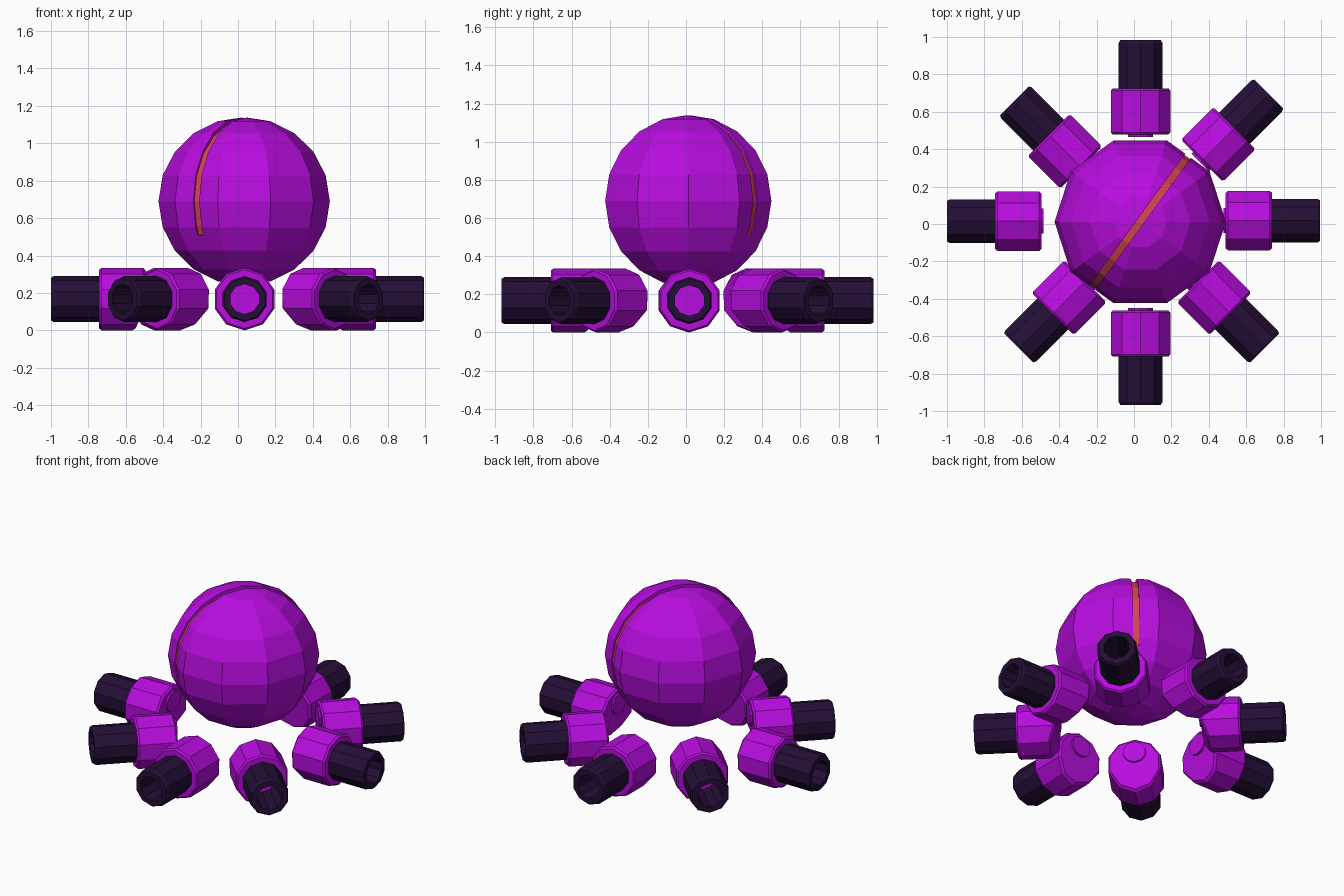
import bpy, bmesh, math
from mathutils import Matrix, Vector

if "Cube" in bpy.data.objects:
    bpy.data.objects.remove(bpy.data.objects["Cube"])


def material(name, rgb):
    m = bpy.data.materials.new(name)
    m.diffuse_color = (*rgb, 1)
    m.use_nodes = True
    m.node_tree.nodes["Principled BSDF"].inputs["Base Color"].default_value = m.diffuse_color
    return m


PURPLE = material("purple", (0.48, 0.004, 0.74))
DARK = material("dark violet", (0.018, 0.0045, 0.037))
CORAL = material("coral", (0.68, 0.06, 0.09))


def make_object(name, bm, mats):
    bmesh.ops.recalc_face_normals(bm, faces=bm.faces)
    mesh = bpy.data.meshes.new(name)
    bm.to_mesh(mesh)
    bm.free()
    for m in mats:
        mesh.materials.append(m)
    ob = bpy.data.objects.new(name, mesh)
    bpy.context.collection.objects.link(ob)
    return ob


def lathe(bm, profile, sides=10, closed=False, z=0.0):
    """Spin (distance, radius) points about the x axis; returns rings."""
    rings = []
    for s, r in profile:
        rings.append([bm.verts.new((s, r * math.sin(2 * math.pi * i / sides),
                                    z + r * math.cos(2 * math.pi * i / sides)))
                      for i in range(sides)])
    pairs = list(zip(rings, rings[1:]))
    if closed:
        pairs.append((rings[-1], rings[0]))
    for a, b in pairs:
        for i in range(sides):
            j = (i + 1) % sides
            bm.faces.new((a[i], a[j], b[j], b[i]))
    if not closed:
        bm.faces.new(rings[0])
        bm.faces.new(rings[-1])
    return rings


# Head: flat-faced ball with a corner meridian on the groove line
CENTRE = Vector((0.033, 0.012, 0.69))
bm = bmesh.new()
bmesh.ops.create_uvsphere(bm, u_segments=10, v_segments=10, radius=0.45)
bmesh.ops.transform(bm, verts=bm.verts, matrix=Matrix.Translation(CENTRE)
                    @ Matrix.Diagonal((1.018, 1.018, 1, 1))
                    @ Matrix.Rotation(math.radians(18), 4, 'Z'))
head = make_object("head", bm, [PURPLE, CORAL])

# Groove cutter: arched band whose inner face leaves a coral floor
bm = bmesh.new()
along = Vector((math.cos(math.radians(54)), math.sin(math.radians(54)), 0))
across = Vector((-along.y, along.x, 0)) * 0.019
sections = []
for deg in [-25] + list(range(-18, 199, 18)) + [205]:
    t = math.radians(deg)
    d = along * math.cos(t) + Vector((0, 0, math.sin(t)))
    sections.append([bm.verts.new(CENTRE + d * r + across * k)
                     for r, k in ((0.428, -1), (0.428, 1), (0.6, 1), (0.6, -1))])
for a, b in zip(sections, sections[1:]):
    for i in range(4):
        j = (i + 1) % 4
        f = bm.faces.new((a[i], a[j], b[j], b[i]))
        f.material_index = 1 if i == 0 else 0
bm.faces.new(sections[0])
bm.faces.new(sections[-1])
cutter = make_object("groove_cutter", bm, [PURPLE, CORAL])
cutter.hide_render = True
mod = head.modifiers.new("groove", 'BOOLEAN')
mod.operation = 'DIFFERENCE'
mod.solver = 'EXACT'
mod.object = cutter
bpy.context.view_layer.objects.active = head
bpy.ops.object.modifier_apply(modifier=mod.name)
bpy.data.objects.remove(cutter, do_unlink=True)

# Legs: inner end position of each, every 45 degrees
LEGS = [(0.49, 0.018), (0.363, 0.338), (0.035, 0.478), (-0.282, 0.301),
        (-0.495, 0.015), (-0.26, -0.306), (0.035, -0.462), (0.341, -0.306)]
R = 0.167
for n, (x, y) in enumerate(LEGS):
    place = (Matrix.Translation((x, y, R))
             @ Matrix.Rotation(math.radians(45 * n), 4, 'Z'))

    # Purple barrel, its inner end cut back at the bottom, with a small peg
    bm = bmesh.new()
    rings = lathe(bm, [(0, R - 0.012), (0.012, R), (0.235, R), (0.247, R - 0.01)])
    for v in rings[0] + rings[1]:
        if v.co.z < -0.04:
            v.co.x += (-0.04 - v.co.z) * 0.45
    lathe(bm, [(-0.012, 0.07), (0.02, 0.07)], z=0.07)
    make_object(f"leg_barrel_{n + 1}", bm, [PURPLE]).matrix_world = place

    # Dark hollow tube, open at the outer end
    bm = bmesh.new()
    lathe(bm, [(0.24, 0.123), (0.49, 0.123), (0.505, 0.114),
               (0.505, 0.08), (0.24, 0.08)], closed=True)
    make_object(f"leg_tube_{n + 1}", bm, [DARK]).matrix_world = place
